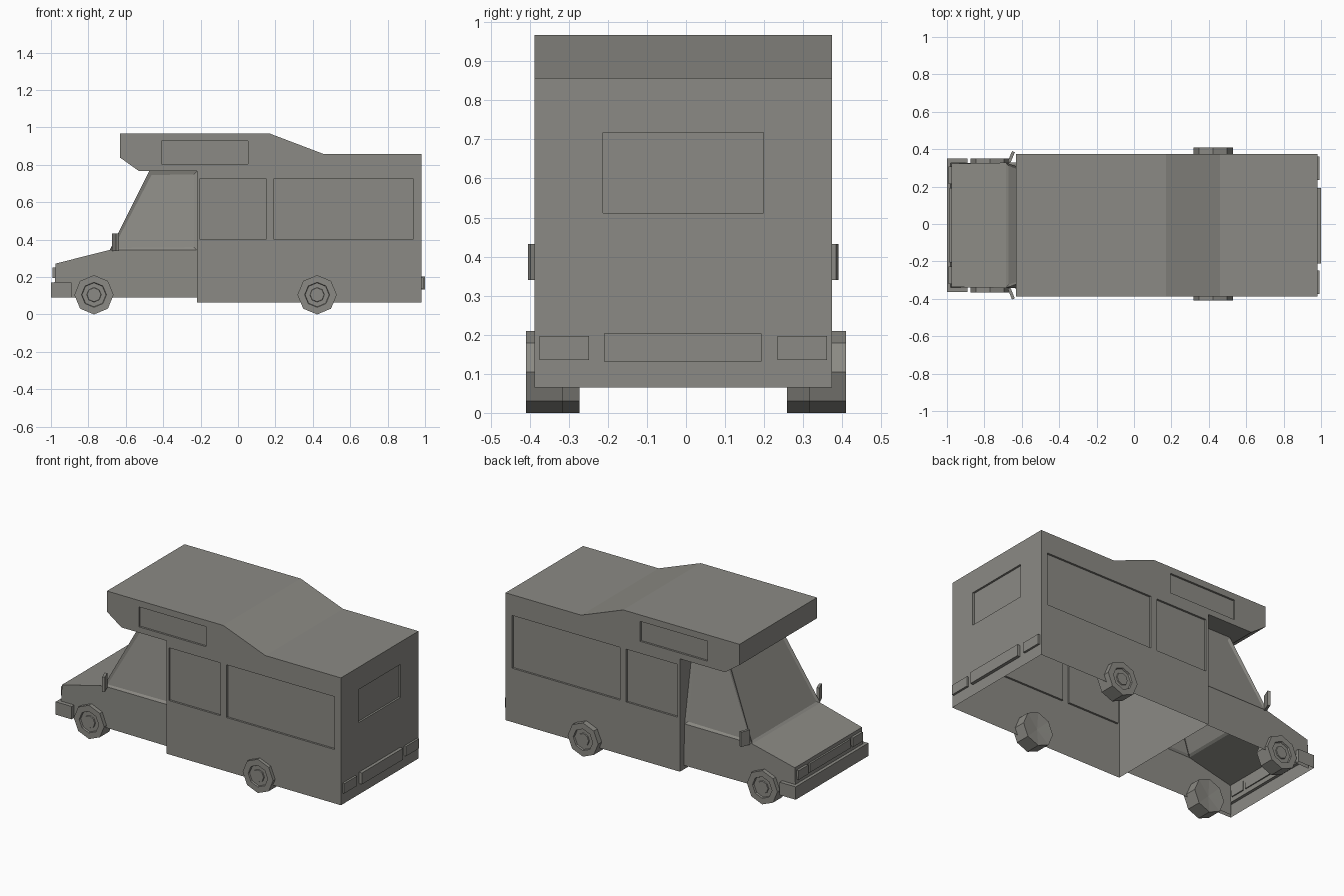
import bpy, bmesh, math
from mathutils import Vector

if "Cube" in bpy.data.objects:
    bpy.data.objects.remove(bpy.data.objects["Cube"])

Y0 = -0.007  # body centre line
paint = bpy.data.materials.new("dark_warm_grey")
paint.diffuse_color = (0.26, 0.255, 0.232, 1)
paint.use_nodes = True
paint.node_tree.nodes["Principled BSDF"].inputs["Base Color"].default_value = paint.diffuse_color


def finish(bm, name):
    me = bpy.data.meshes.new(name)
    bm.to_mesh(me)
    bm.free()
    me.materials.append(paint)
    ob = bpy.data.objects.new(name, me)
    bpy.context.collection.objects.link(ob)
    return ob


def add_box(bm, x0, x1, y0, y1, z0, z1):
    vs = bmesh.ops.create_cube(bm, size=1)["verts"]
    for v in vs:
        v.co = Vector(((x0 + x1) / 2 + v.co.x * (x1 - x0),
                       (y0 + y1) / 2 + v.co.y * (y1 - y0),
                       (z0 + z1) / 2 + v.co.z * (z1 - z0)))


def box(name, *dims):
    bm = bmesh.new()
    add_box(bm, *dims)
    return finish(bm, name)


# Living compartment: extruded side profile
W = 0.381
profile = [(-0.22, 0.065), (0.98, 0.065), (0.98, 0.857), (0.46, 0.857), (0.17, 0.967),
           (-0.63, 0.967), (-0.63, 0.838), (-0.53, 0.767), (-0.22, 0.767)]
bm = bmesh.new()
near, far = ([bm.verts.new((x, Y0 + s * W, z)) for x, z in profile] for s in (-1, 1))
bm.faces.new(near)
bm.faces.new(far)
n = len(profile)
for i in range(n):
    bm.faces.new((near[i], near[(i + 1) % n], far[(i + 1) % n], far[i]))
bmesh.ops.recalc_face_normals(bm, faces=bm.faces)
house = finish(bm, "living_compartment")

# Recessed windows on both sides and the back
bm = bmesh.new()
D = 0.012
for x0, x1, z0, z1 in [(-0.203, 0.15, 0.4, 0.728), (0.193, 0.935, 0.4, 0.728), (-0.41, 0.053, 0.803, 0.927)]:
    for s in (-1, 1):
        a, b = sorted((Y0 + s * (W - D), Y0 + s * (W + 0.05)))
        add_box(bm, x0, x1, a, b, z0, z1)
add_box(bm, 0.98 - D, 1.05, -0.213, 0.198, 0.512, 0.718)
cutter = finish(bm, "window_cutter")
cutter.hide_render = True
mod = house.modifiers.new("windows", "BOOLEAN")
mod.operation = "DIFFERENCE"
mod.solver = "EXACT"
mod.object = cutter
bpy.context.view_layer.objects.active = house
bpy.ops.object.modifier_apply(modifier=mod.name)
bpy.data.objects.remove(cutter)

# Open underside
bm = bmesh.new()
bm.from_mesh(house.data)
bottom = [f for f in bm.faces if f.calc_center_median().z < 0.07]
bmesh.ops.delete(bm, geom=bottom, context="FACES_ONLY")
bm.to_mesh(house.data)
bm.free()

# Cab: x, z, half width, with the sides leaning in above the belt line
bm = bmesh.new()
pts = [(-0.22, 0.09, 0.342), (-0.22, 0.345, 0.335), (-0.22, 0.766, 0.262), (-0.475, 0.766, 0.262),
       (-0.685, 0.345, 0.335), (-0.975, 0.272, 0.33), (-0.98, 0.168, 0.332), (-0.98, 0.09, 0.332)]
R = [bm.verts.new((x, Y0 - w, z)) for x, z, w in pts]
L = [bm.verts.new((x, Y0 + w, z)) for x, z, w in pts]
glass = []
for side in (R, L):
    bm.faces.new([side[i] for i in (0, 1, 4, 5, 6, 7)])
    glass.append(bm.faces.new([side[i] for i in (1, 2, 3, 4)]))
skin = [bm.faces.new((R[i], R[(i + 1) % 8], L[(i + 1) % 8], L[i])) for i in range(8)]
bmesh.ops.recalc_face_normals(bm, faces=bm.faces)
glass.append(skin[3])
bmesh.ops.inset_individual(bm, faces=glass, thickness=0.023, depth=-0.008)
bmesh.ops.delete(bm, geom=[skin[i] for i in (0, 1, 2, 6, 7)], context="FACES_ONLY")
finish(bm, "cab")

# Front bumper: wraparound shell, open below
bm = bmesh.new()
outer = [(-0.89, -0.357), (-1.0, -0.357), (-1.0, 0.357), (-0.89, 0.357)]
inner = [(-0.89, -0.332), (-0.98, -0.332), (-0.98, 0.332), (-0.89, 0.332)]
top_out, low_out, top_in = ([bm.verts.new((x, Y0 + y, z)) for x, y in loop]
                            for loop, z in ((outer, 0.17), (outer, 0.09), (inner, 0.17)))
for i in range(3):
    bm.faces.new((low_out[i], low_out[i + 1], top_out[i + 1], top_out[i]))
    bm.faces.new((top_out[i], top_out[i + 1], top_in[i + 1], top_in[i]))
for i in (0, 3):
    low = bm.verts.new(top_in[i].co - Vector((0, 0, 0.08)))
    bm.faces.new((low_out[i], top_out[i], top_in[i], low))
bmesh.ops.recalc_face_normals(bm, faces=bm.faces)
finish(bm, "front_bumper")

# Grille, lights and rear bumper
box("grille", -0.987, -0.972, Y0 - 0.2, Y0 + 0.2, 0.195, 0.25)
box("rear_bumper", 0.97, 1.0, -0.21, 0.193, 0.132, 0.203)
for s, n in ((-1, "right"), (1, "left")):
    a, b = sorted((Y0 + s * 0.22, Y0 + s * 0.315))
    box("headlight_" + n, -0.991, -0.972, a, b, 0.195, 0.252)
    a, b = sorted((Y0 + s * 0.241, Y0 + s * 0.368))
    box("tail_light_" + n, 0.97, 0.993, a, b, 0.136, 0.197)
    # Wing mirror, angled outward
    m = box("mirror_" + n, -0.008, 0.008, -0.03, 0.03, -0.046, 0.046)
    m.location = (-0.656, Y0 + s * 0.366, 0.386)
    m.rotation_euler = (0, 0, -s * math.radians(22))


# Wheels: eight-sided lathe with recessed rim and hub
def wheel(name, x, out, s):
    bm = bmesh.new()
    prof = [(0.037, out - 0.004), (0.039, out - 0.01), (0.064, out - 0.01),
            (0.067, out), (0.105, out), (0.105, out - 0.093)]
    rings = [[bm.verts.new((x + r * math.sin(k * math.pi / 4), s * y, 0.105 + r * math.cos(k * math.pi / 4)))
              for k in range(8)] for r, y in prof]
    for a, b in zip(rings, rings[1:]):
        for k in range(8):
            bm.faces.new((a[k], a[(k + 1) % 8], b[(k + 1) % 8], b[k]))
    bm.faces.new(rings[0])
    hub = bm.verts.new((x, s * (out - 0.083), 0.105))
    for k in range(8):
        bm.faces.new((rings[-1][k], rings[-1][(k + 1) % 8], hub))
    bmesh.ops.recalc_face_normals(bm, faces=bm.faces)
    finish(bm, name)


for s, n in ((-1, "right"), (1, "left")):
    wheel("front_wheel_" + n, -0.77, 0.358 + s * Y0, s)
    wheel("rear_wheel_" + n, 0.423, 0.409, s)
